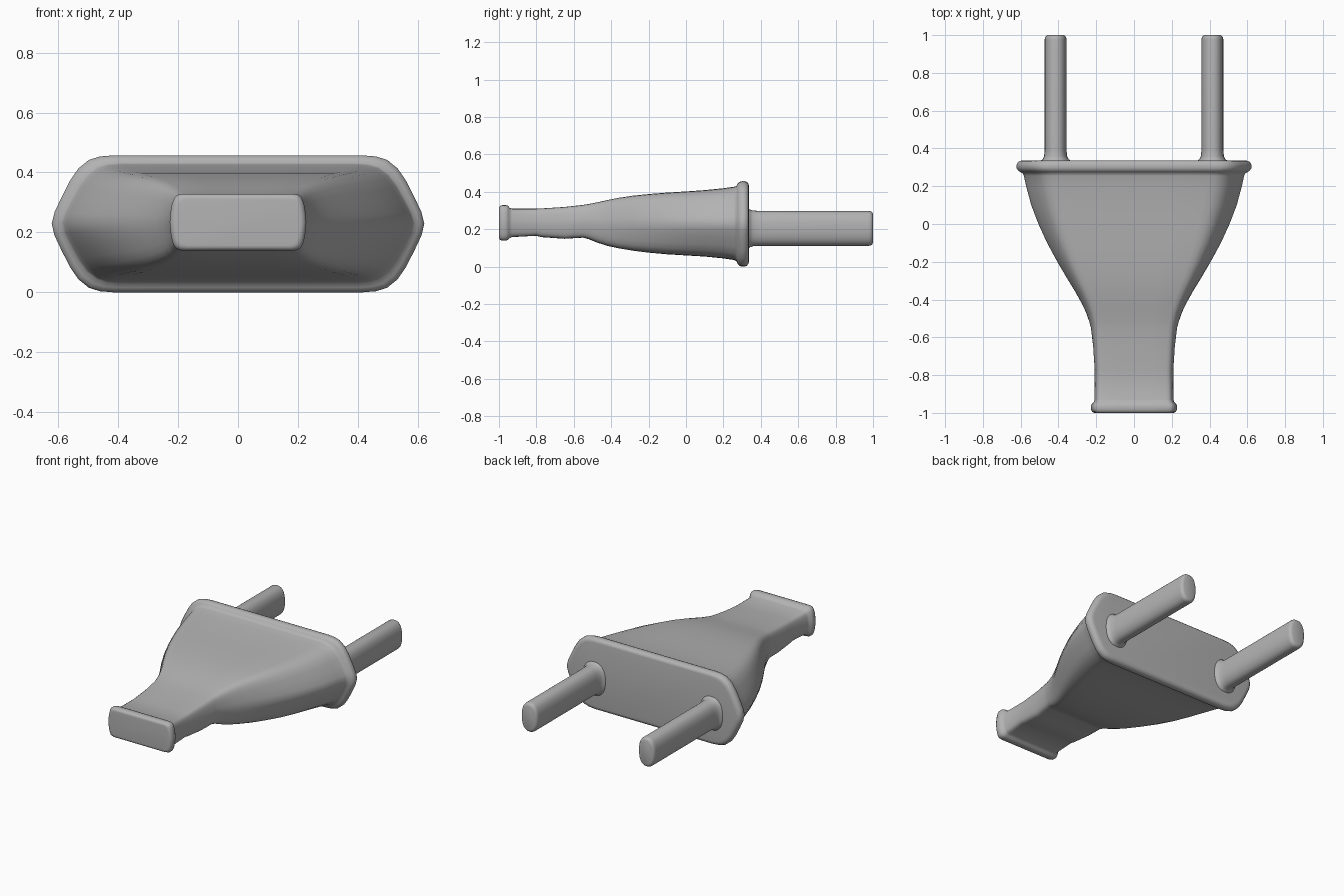
import bpy, bmesh, math

# Quarter outlines (unit half-width, unit half-height), from side tip to top middle
WIDE = [(1, 0), (.985, .17), (.947, .39), (.902, .63), (.857, .81), (.8, .935), (.74, .985), (.67, 1), (.33, 1), (0, 1)]
NARROW = [(1, 0), (.995, .2), (.985, .4), (.97, .6), (.95, .76), (.925, .88), (.88, .965), (.81, 1), (.4, 1), (0, 1)]
OVAL = [(math.cos(a) ** .85, math.sin(a) ** (.85 if a else 1)) for a in
        [i * math.pi / 16 for i in range(8)]] + [(0, 1)]

grey = bpy.data.materials.new("grey_plastic")
grey.diffuse_color = (.45, .45, .45, 1)


def ring(quarter):
    """Mirror a quarter outline into a closed loop."""
    top = quarter + [(-x, z) for x, z in reversed(quarter[:-1])]
    return top + [(x, -z) for x, z in reversed(top[1:-1])]


def loft(name, sections, cx=0):
    """Skin (y, half_width, z_low, z_high, outline) sections and cap both ends."""
    bm = bmesh.new()
    loops = []
    for y, w, lo, hi, quarter in sections:
        c, h = (lo + hi) / 2, (hi - lo) / 2
        loops.append([bm.verts.new((cx + x * w, y, c + z * h)) for x, z in ring(quarter)])
    for a, b in zip(loops, loops[1:]):
        n = len(a)
        for i in range(n):
            j = (i + 1) % n
            bm.faces.new((a[i], a[j], b[j], b[i]))
    bm.faces.new(loops[0])
    bm.faces.new(loops[-1])
    bmesh.ops.recalc_face_normals(bm, faces=bm.faces)
    me = bpy.data.meshes.new(name)
    bm.to_mesh(me)
    bm.free()
    me.materials.append(grey)
    ob = bpy.data.objects.new(name, me)
    bpy.context.collection.objects.link(ob)
    bpy.ops.object.select_all(action='DESELECT')
    ob.select_set(True)
    bpy.context.view_layer.objects.active = ob
    bpy.ops.object.shade_smooth_by_angle(angle=math.radians(55))
    return ob


def blend(t):
    t = t * t * (3 - 2 * t)
    return [(a[0] + (b[0] - a[0]) * t, a[1] + (b[1] - a[1]) * t) for a, b in zip(NARROW, WIDE)]


# Plug body: cable collar, neck, flared shell and face flange
stations = [
    (-1.0, .206, .157, .311), (-.999, .213, .150, .318), (-.994, .222, .143, .325),
    (-.982, .228, .139, .329), (-.962, .228, .139, .329), (-.951, .223, .143, .325),
    (-.943, .213, .153, .315), (-.93, .209, .158, .310), (-.8, .208, .165, .310),
    (-.775, .208, .158, .311),
    (-.65, .216, .149, .319), (-.55, .228, .155, .330), (-.52, .236, .147, .335),
    (-.47, .253, .127, .345), (-.42, .277, .111, .356), (-.36, .310, .098, .368),
    (-.28, .359, .085, .380), (-.2, .406, .075, .388), (-.1, .460, .066, .396),
    (0, .506, .060, .402), (.1, .544, .054, .409), (.2, .571, .044, .419),
    (.255, .583, .036, .427), (.269, .590, .030, .431), (.276, .604, .016, .443),
    (.285, .615, .005, .453), (.297, .622, .000, .457), (.313, .622, .000, .457),
    (.326, .616, .005, .453), (.334, .604, .015, .444), (.336, .590, .026, .434)]
loft("plug_body", [(y, w, lo, hi, blend(min(1, max(0, (y + .75) / .9))))
                   for y, w, lo, hi in stations])

# Two contact pins with a flared root and rounded tip
pin = [(.32, .082, .095, .313), (.336, .080, .097, .311), (.342, .069, .104, .305),
       (.358, .061, .109, .300), (.39, .058, .111, .298), (.975, .058, .111, .298),
       (.988, .056, .113, .296), (.996, .050, .119, .290), (1.0, .040, .129, .280)]
for side, label in ((-1, "left"), (1, "right")):
    loft(label + "_pin", [s + (OVAL,) for s in pin], side * .415)
